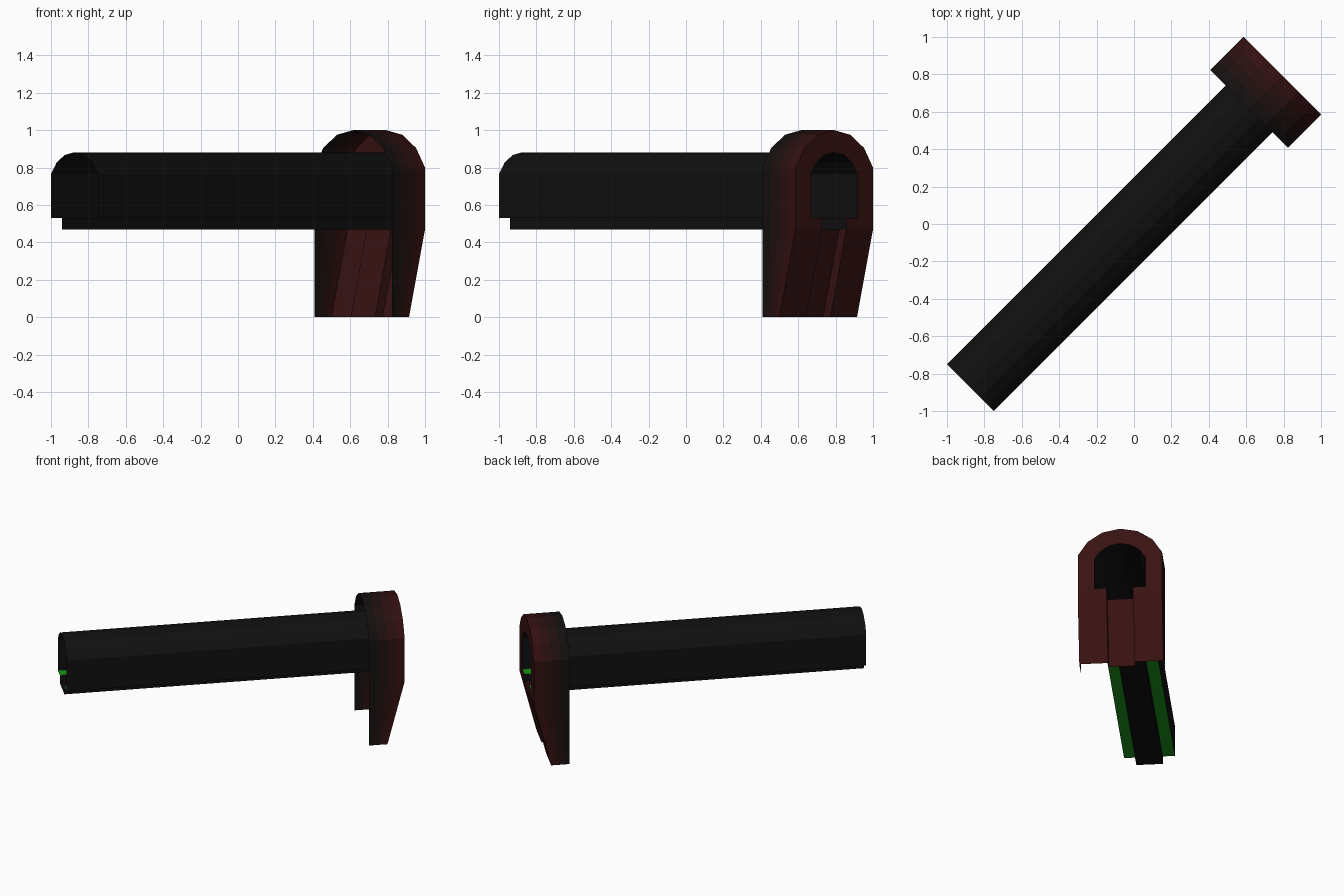
import bpy, math

if "Cube" in bpy.data.objects:
    bpy.data.objects.remove(bpy.data.objects["Cube"])

# Local frame: x across the tunnel, y along it, z up; turned 45 degrees at the end
BACK, FRONT, HEAD = -1.237, 1.121, 0.87
FLOOR, LEDGE, GUT = 0.47, 0.53, 0.092
TW, HW = 0.177, 0.293
RECESS, FOOT = 1.065, 1.0


def material(name, rgb):
    m = bpy.data.materials.new(name)
    m.diffuse_color = (*rgb, 1)
    m.use_nodes = True
    m.node_tree.nodes["Principled BSDF"].inputs["Base Color"].default_value = m.diffuse_color
    return m


black = material("soot", (0.005, 0.005, 0.005))
red = material("dark_brick", (0.04, 0.006, 0.006))
green = material("slime", (0.01, 0.3, 0.01))
grades = [material("brick_fade_%d" % i,
                   (0.005 + 0.035 * t, 0.005, 0.005))
          for i, t in enumerate((0.08, 0.28, 0.52, 0.82))]


def build(name, faces, mats, slots=None):
    verts, index, polys = [], {}, []
    for f in faces:
        poly = []
        for p in f:
            key = tuple(round(c, 4) for c in p)
            if key not in index:
                index[key] = len(verts)
                verts.append(key)
            poly.append(index[key])
        polys.append(poly)
    me = bpy.data.meshes.new(name)
    me.from_pydata(verts, [], polys)
    for m in mats:
        me.materials.append(m)
    if slots:
        for p, s in zip(me.polygons, slots):
            p.material_index = s
    ob = bpy.data.objects.new(name, me)
    ob.rotation_euler.z = -math.pi / 4
    bpy.context.collection.objects.link(ob)
    return ob


def arch(half, spring, top, n=6):
    """Shallow arc from left to right through the crown."""
    rise = top - spring
    r = (half * half + rise * rise) / (2 * rise)
    a = math.asin(half / r)
    return [(r * math.sin(a * (2 * i / n - 1)),
             top - r + r * math.cos(a * (2 * i / n - 1))) for i in range(n + 1)]


def sweep(line, y0, y1):
    return [[(a[0], y0, a[1]), (a[0], y1, a[1]), (b[0], y1, b[1]), (b[0], y0, b[1])]
            for a, b in zip(line, line[1:])]


inner = arch(TW, 0.765, 0.882)
outer = arch(HW, 0.80, 1.0)

# Tunnel walls and roof
build("tunnel_vault", sweep([(-TW, LEDGE)] + inner + [(TW, LEDGE)], BACK, FRONT), [black])

# Side ledges and the sunken gutter between them
ledges, gutter = [], sweep([(-GUT, FLOOR), (GUT, FLOOR)], BACK, RECESS)
for s in (-1, 1):
    ledges += sweep([(s * GUT, LEDGE), (s * TW, LEDGE)], BACK, FRONT)
    gutter += sweep([(s * GUT, FLOOR), (s * GUT, LEDGE)], BACK, FRONT)
build("ledges", ledges, [green])
build("gutter", gutter, [black])

# Outer shell of the portal, open at the back, fading towards black
rim = [(-HW, 0), (-HW, FLOOR)] + outer + [(HW, FLOOR), (HW, 0)]


def rim_point(p, t):
    front = FOOT if p[1] == 0 else FRONT
    return (p[0], HEAD + (front - HEAD) * t, p[1])


shell, slots = [], []
for k in range(4):
    for a, b in zip(rim, rim[1:]):
        shell.append([rim_point(a, k / 4), rim_point(a, k / 4 + 0.25),
                      rim_point(b, k / 4 + 0.25), rim_point(b, k / 4)])
        slots.append(k)
build("portal_shell", shell, grades, slots)

# Arched front face around the opening
o = [(-HW, FLOOR)] + outer + [(HW, FLOOR)]
i = [(-TW, FLOOR)] + inner + [(TW, FLOOR)]
face = [[(p[0], FRONT, p[1]) for p in (o[k], i[k], i[k + 1], o[k + 1])]
        for k in range(len(o) - 1)]
for s in (-1, 1):
    face.append([(s * TW, FRONT, FLOOR), (s * GUT, FRONT, FLOOR),
                 (s * GUT, FRONT, LEDGE), (s * TW, FRONT, LEDGE)])
build("portal_face", face, [red])

# Sloping apron with a recessed chute down the middle
drop = FRONT - RECESS
apron = [[(-GUT, RECESS, FLOOR), (GUT, RECESS, FLOOR),
          (GUT, FOOT - drop, 0), (-GUT, FOOT - drop, 0)]]
for s in (-1, 1):
    for a, b in ((HW, TW), (TW, GUT)):
        apron.append([(s * a, FRONT, FLOOR), (s * b, FRONT, FLOOR),
                      (s * b, FOOT, 0), (s * a, FOOT, 0)])
    apron.append([(s * GUT, FRONT, FLOOR), (s * GUT, FOOT, 0),
                  (s * GUT, FOOT - drop, 0), (s * GUT, RECESS, FLOOR)])
build("apron", apron, [red])
